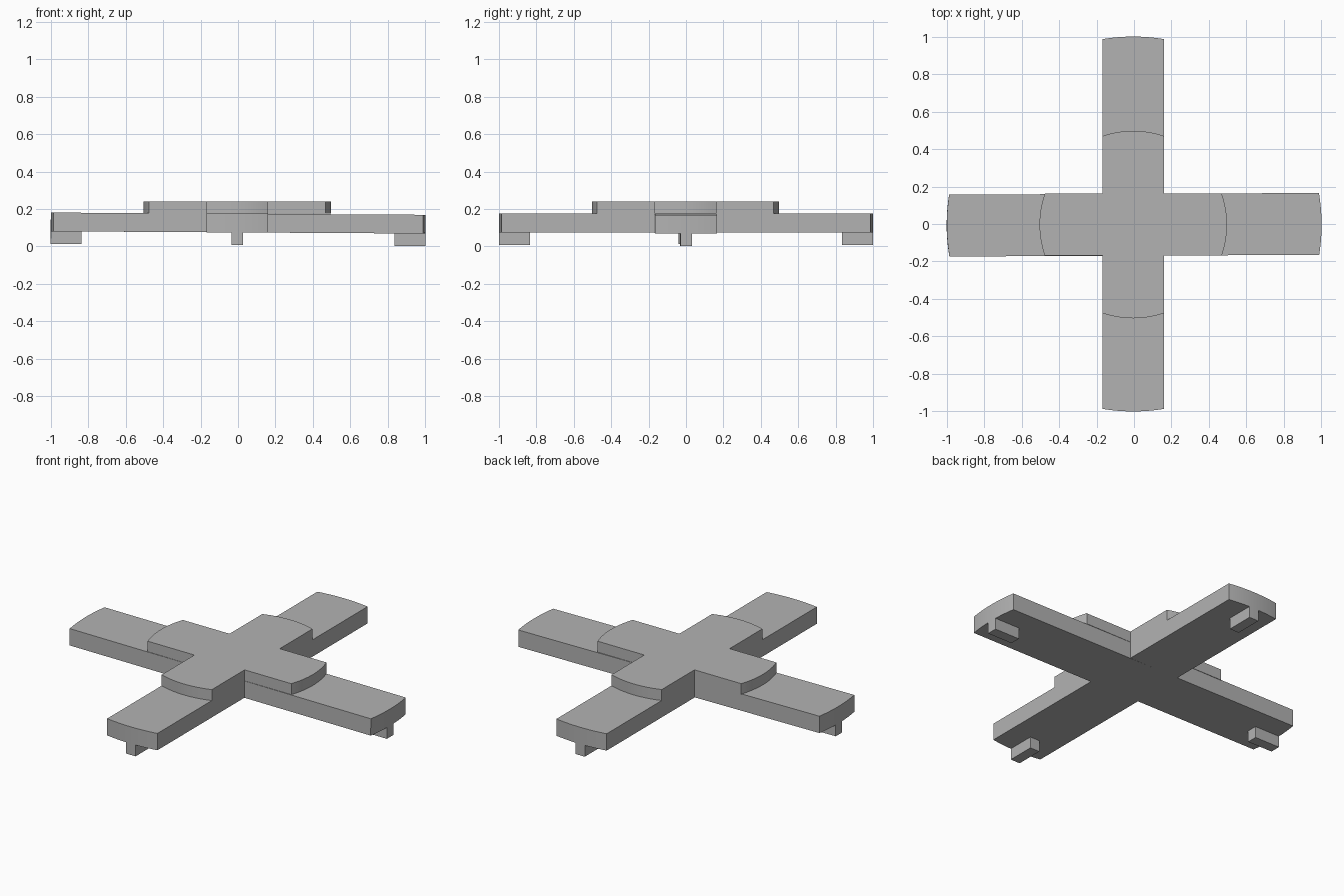
import bpy, bmesh, math
from mathutils import Matrix, Vector

cube = bpy.data.objects.get("Cube")
if cube:
    bpy.data.objects.remove(cube, do_unlink=True)

grey = bpy.data.materials.new("plain_grey")
grey.use_nodes = True
grey.diffuse_color = (0.45, 0.45, 0.45, 1)
grey.node_tree.nodes["Principled BSDF"].inputs["Base Color"].default_value = grey.diffuse_color

HALF = 0.165          # half width of every arm
DECK = 0.175          # top of the long bars
UNDER = 0.075         # underside of the long bars


def arc(radius, half, turn, steps=16):
    """Rounded arm end, facing +x and then turned."""
    a = math.asin(half / radius)
    return [Vector((radius * math.cos(t + turn), radius * math.sin(t + turn)))
            for t in (a * (2 * i / steps - 1) for i in range(steps + 1))]


def prism(name, outline, z0, z1, matrix):
    """Extrude a flat outline between two heights."""
    bm = bmesh.new()
    base = bm.faces.new([bm.verts.new((p.x, p.y, z0)) for p in outline])
    top = bmesh.ops.extrude_face_region(bm, geom=[base])["geom"]
    verts = [v for v in top if isinstance(v, bmesh.types.BMVert)]
    bmesh.ops.translate(bm, verts=verts, vec=(0, 0, z1 - z0))
    bmesh.ops.recalc_face_normals(bm, faces=bm.faces)
    mesh = bpy.data.meshes.new(name)
    bm.to_mesh(mesh)
    bm.free()
    mesh.materials.append(grey)
    obj = bpy.data.objects.new(name, mesh)
    bpy.context.collection.objects.link(obj)
    obj.matrix_world = matrix
    bpy.ops.object.select_all(action="DESELECT")
    obj.select_set(True)
    bpy.context.view_layer.objects.active = obj
    bpy.ops.object.shade_smooth_by_angle(angle=math.radians(30))
    return obj


def bar(name, foot_names, matrix):
    """Long bar with rounded ends and a narrow foot under each end."""
    prism(name, arc(1, HALF, 0) + arc(1, HALF, math.pi), UNDER, DECK, matrix)
    for foot, turn in zip(foot_names, (0, math.pi)):
        d = Vector((math.cos(turn), math.sin(turn)))
        side = Vector((-d.y, d.x)) * 0.031
        outline = arc(1, 0.031, turn, 4) + [d * 0.835 + side, d * 0.835 - side]
        prism(foot, outline, 0.008, UNDER, matrix)


# Long bars: the side-to-side one sits very slightly askew
tilt = (Matrix.Translation((0, -0.004, 0)) @ Matrix.Rotation(0.0045, 4, "Z")
        @ Matrix.Rotation(0.006, 4, "Y"))
bar("side_bar", ("left_foot", "right_foot"), tilt)
bar("front_back_bar", ("back_foot", "front_foot"),
    Matrix.Translation((-0.004, 0, 0)) @ Matrix.Rotation(math.pi / 2, 4, "Z"))

# Raised cross-shaped hub with rounded arm ends
hub = []
for k in range(4):
    turn = k * math.pi / 2
    hub += arc(0.5, HALF, turn)
    hub.append(Matrix.Rotation(turn, 2) @ Vector((HALF, HALF)))
prism("raised_hub", hub, DECK, 0.24, Matrix.Translation((-0.004, -0.003, 0)))
